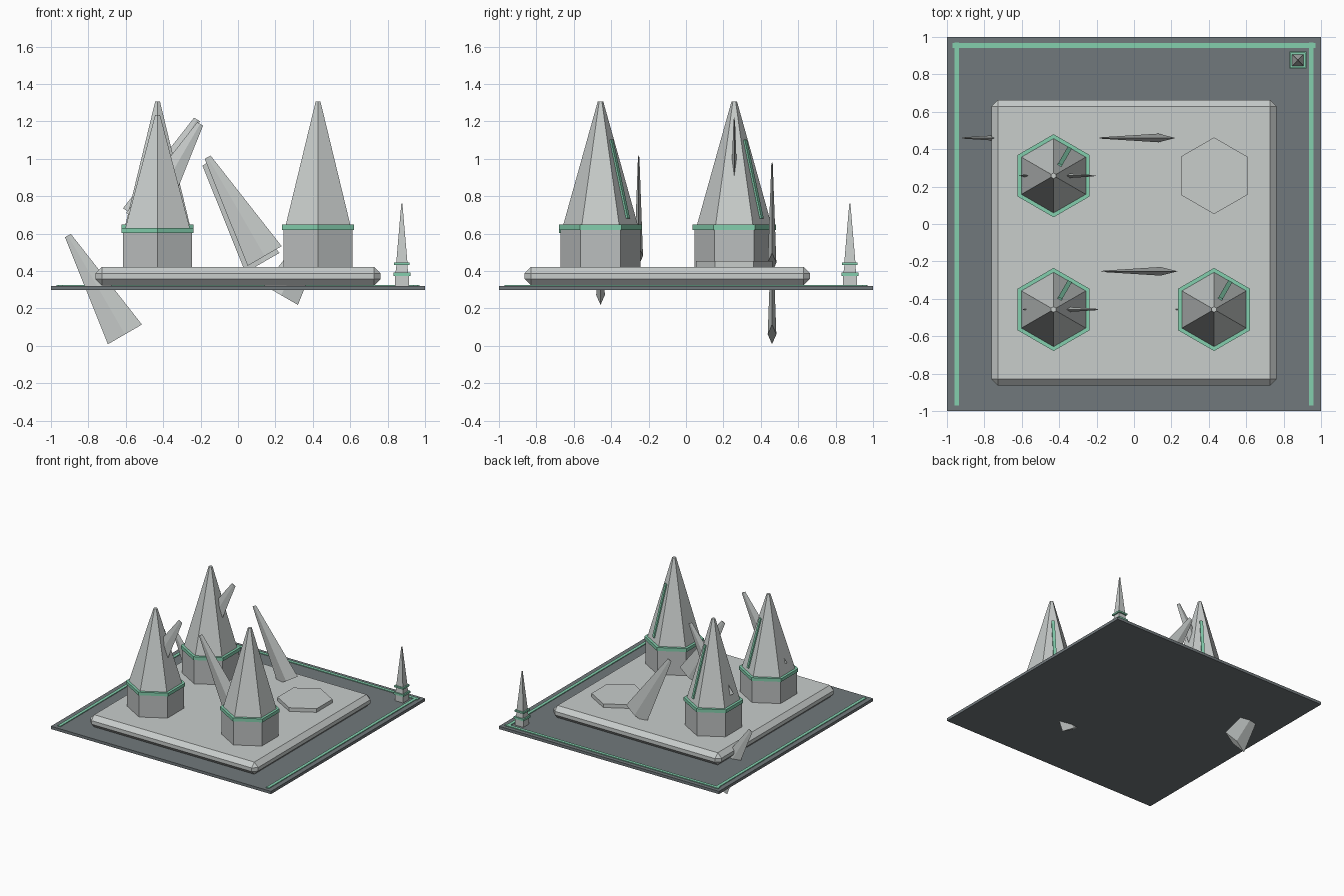
import bpy, math
from mathutils import Vector, Matrix

if "Cube" in bpy.data.objects:
    bpy.data.objects.remove(bpy.data.objects["Cube"])


def material(name, rgb):
    m = bpy.data.materials.new(name)
    m.diffuse_color = (*rgb, 1)
    m.use_nodes = True
    m.node_tree.nodes["Principled BSDF"].inputs["Base Color"].default_value = m.diffuse_color
    return m


STONE = material("pale_stone", (0.58, 0.61, 0.60))
WALL = material("mid_stone", (0.50, 0.52, 0.52))
SLATE = material("dark_slate", (0.165, 0.19, 0.20))
GREEN = material("mint_green", (0.23, 0.62, 0.42))


def box(name, lo, hi, mat, bevel=0):
    lo, hi = Vector(lo), Vector(hi)
    bpy.ops.mesh.primitive_cube_add(size=1, location=(lo + hi) / 2)
    ob = bpy.context.object
    ob.name = name
    ob.data.transform(Matrix.Diagonal((*(hi - lo), 1)))
    ob.data.materials.append(mat)
    if bevel:
        mod = ob.modifiers.new("chamfer", 'BEVEL')
        mod.width, mod.segments = bevel, 1
    return ob


def frustum(name, sides, r1, r2, x, y, z1, z2, mat, turn=0):
    bpy.ops.mesh.primitive_cone_add(vertices=sides, radius1=r1, radius2=r2,
                                    depth=z2 - z1, location=(x, y, (z1 + z2) / 2))
    ob = bpy.context.object
    ob.name = name
    ob.data.transform(Matrix.Rotation(turn, 4, 'Z'))
    ob.data.materials.append(mat)
    return ob


# Ground slab with mint border strips on three sides
box("ground_slab", (-1, -1, 0.297), (1, 1, 0.32), SLATE)
for side, x in (("left", -0.948), ("right", 0.948)):
    box(side + "_border", (x - 0.013, -0.97, 0.318), (x + 0.013, 0.97, 0.326), GREEN)
box("back_border", (-0.97, 0.942, 0.318), (0.97, 0.968, 0.326), GREEN)

# Chamfered platform
box("platform", (-0.763, -0.863, 0.322), (0.763, 0.663, 0.422), STONE, 0.035)

# Empty tower pad
frustum("tower_pad", 6, 0.205, 0.205, 0.428, 0.258, 0.41, 0.452, STONE)

# Hexagonal towers: base, ring, spire, sloping stripe
FLOOR = 0.42
for name, x, y, s in (("back_left", -0.43, 0.258, 1),
                      ("front_left", -0.43, -0.457, 0.92),
                      ("front_right", 0.428, -0.457, 1)):
    def up(h):
        return FLOOR + h * s
    frustum(name + "_base", 6, 0.213, 0.213, x, y, FLOOR - 0.01, up(0.205), WALL)
    frustum(name + "_ring", 6, 0.222, 0.222, x, y, up(0.2), up(0.228), GREEN)
    frustum(name + "_spire", 6, 0.201, 0.015, x, y, up(0.22), up(0.885), STONE)
    out = Vector((0.5, math.sqrt(3) / 2, 0))
    low = Vector((x, y, up(0.26))) + out * 0.167
    high = Vector((x, y, up(0.68))) + out * 0.064
    axis = (high - low).normalized()
    across = Vector((0, 0, 1)).cross(out)
    stripe = box(name + "_stripe", (-0.012, -0.008, -0.5), (0.012, 0.008, 0.5), GREEN)
    stripe.data.transform(Matrix.Diagonal((1, 1, (high - low).length, 1)))
    rot = Matrix((across, axis.cross(across), axis)).transposed().to_4x4()
    stripe.matrix_world = Matrix.Translation((low + high) / 2) @ rot

# Leaning flat shards: centre x, y, z and lean direction
shards = [(-0.757, 0.46, 0.325, -1), (-0.022, 0.46, 0.708, -1),
          (-0.01, -0.253, 0.744, -1), (-0.372, 0.258, 0.946, 1),
          (-0.355, -0.457, 0.922, 1), (0.382, -0.457, 0.535, 1)]
for i, (x, y, z, lean) in enumerate(shards):
    ob = frustum(f"shard_{i + 1}", 4, 0.105, 0.018, x, y, z - 0.305, z + 0.305, STONE)
    ob.data.transform(Matrix.Diagonal((1, 0.22, 1, 1)))
    ob.rotation_euler.y = lean * math.radians(30)

# Small square corner spire with two mint collars
cx = cy = 0.876
Q, R2 = math.pi / 4, math.sqrt(2)
for name, w1, w2, z1, z2, mat in (("corner_plinth", 0.037, 0.037, 0.318, 0.376, STONE),
                                  ("corner_lower_collar", 0.045, 0.045, 0.374, 0.391, GREEN),
                                  ("corner_neck", 0.034, 0.029, 0.390, 0.432, STONE),
                                  ("corner_upper_collar", 0.041, 0.041, 0.431, 0.444, GREEN),
                                  ("corner_spire", 0.030, 0.003, 0.443, 0.76, STONE)):
    frustum(name, 4, w1 * R2, w2 * R2, cx, cy, z1, z2, mat, Q)
